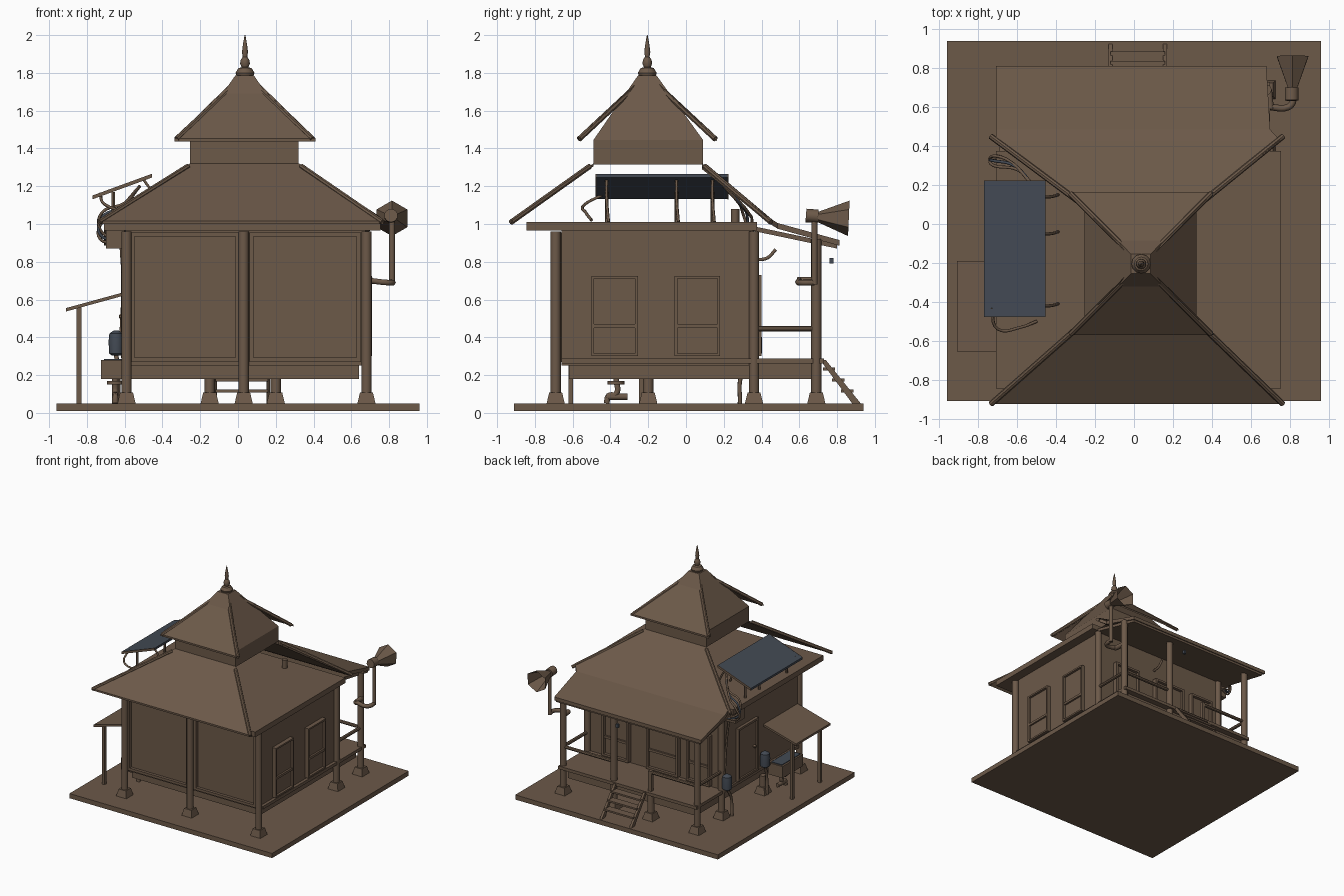
import bpy, bmesh, math
from mathutils import Vector

if "Cube" in bpy.data.objects:
    bpy.data.objects.remove(bpy.data.objects["Cube"])


def mat(name, c):
    m = bpy.data.materials.new(name)
    m.diffuse_color = (*c, 1)
    m.use_nodes = True
    m.node_tree.nodes["Principled BSDF"].inputs["Base Color"].default_value = m.diffuse_color
    return m


WOOD = mat("brown_wood", (0.150, 0.100, 0.066))
BLUE = mat("slate_blue", (0.056, 0.068, 0.088))
CX, CY = 0.035, -0.205  # roof centre


def finish(name, bm, m, smooth=False):
    bmesh.ops.recalc_face_normals(bm, faces=bm.faces)
    me = bpy.data.meshes.new(name)
    bm.to_mesh(me)
    bm.free()
    me.materials.append(m)
    o = bpy.data.objects.new(name, me)
    bpy.context.collection.objects.link(o)
    if smooth:
        bpy.context.view_layer.objects.active = o
        o.select_set(True)
        bpy.ops.object.shade_smooth_by_angle(angle=math.radians(40))
        o.select_set(False)
    return o


def frustum(name, lo, hi, m=WOOD):
    """Solid between rectangles (x0, x1, y0, y1, z)."""
    bm = bmesh.new()
    v = []
    for x0, x1, y0, y1, z in (lo, hi):
        v += [bm.verts.new(p) for p in ((x0, y0, z), (x1, y0, z), (x1, y1, z), (x0, y1, z))]
    for f in ((0, 1, 2, 3), (4, 5, 6, 7), (0, 1, 5, 4), (1, 2, 6, 5), (2, 3, 7, 6), (3, 0, 4, 7)):
        bm.faces.new([v[i] for i in f])
    return finish(name, bm, m)


def box(name, x0, x1, y0, y1, z0, z1, m=WOOD):
    return frustum(name, (x0, x1, y0, y1, z0), (x0, x1, y0, y1, z1), m)


def rod(name, a, b, r, r2=None, n=10, m=WOOD, caps=True):
    a, b = Vector(a), Vector(b)
    d = b - a
    bm = bmesh.new()
    bmesh.ops.create_cone(bm, cap_ends=caps, segments=n, radius1=r,
                          radius2=r if r2 is None else r2, depth=d.length)
    bm.transform(d.to_track_quat('Z', 'Y').to_matrix().to_4x4())
    bmesh.ops.translate(bm, verts=bm.verts, vec=(a + b) / 2)
    return finish(name, bm, m, n > 7)


def tube(name, pts, r, m=WOOD):
    cu = bpy.data.curves.new(name, 'CURVE')
    cu.dimensions = '3D'
    cu.bevel_depth, cu.bevel_resolution, cu.resolution_u, cu.use_fill_caps = r, 1, 5, True
    s = cu.splines.new('BEZIER')
    s.bezier_points.add(len(pts) - 1)
    for p, co in zip(s.bezier_points, pts):
        p.co = co
        p.handle_left_type = p.handle_right_type = 'AUTO'
    cu.materials.append(m)
    o = bpy.data.objects.new(name, cu)
    bpy.context.collection.objects.link(o)
    return o


def slab(name, rows, t=0.015, m=WOOD):
    """Sheet through a list of (left, right) point pairs, thickened downward."""
    bm = bmesh.new()
    vs = [[bm.verts.new(p) for p in row] for row in rows]
    top = []
    for a, b in zip(vs, vs[1:]):
        top.append(bm.faces.new((a[0], a[1], b[1], b[0])))
    g = bmesh.ops.extrude_face_region(bm, geom=top, use_keep_orig=True)
    bmesh.ops.translate(bm, vec=(0, 0, -t), verts=[e for e in g['geom'] if isinstance(e, bmesh.types.BMVert)])
    return finish(name, bm, m)


def lathe(name, prof, x, y, n=12, m=WOOD):
    bm = bmesh.new()
    rings = [[bm.verts.new((x + r * math.cos(2 * math.pi * i / n), y + r * math.sin(2 * math.pi * i / n), z))
              for i in range(n)] for r, z in prof]
    for a, b in zip(rings, rings[1:]):
        for i in range(n):
            bm.faces.new((a[i], a[(i + 1) % n], b[(i + 1) % n], b[i]))
    bm.faces.new(rings[0])
    bm.faces.new(rings[-1])
    return finish(name, bm, m, True)


def frame(name, axis, at, u0, u1, z0, z1, w, out):
    """Four bars round an opening on a wall at x=at or y=at."""
    lo, hi = sorted((at, at + out))
    for i, (a, b, c, d) in enumerate(((u0, u0 + w, z0, z1), (u1 - w, u1, z0, z1),
                                      (u0 + w, u1 - w, z0, z0 + w), (u0 + w, u1 - w, z1 - w, z1))):
        e = (lo, hi, a, b) if axis == 'x' else (a, b, lo, hi)
        box(f"{name}_bar_{i}", *e, c, d)


# base, floor and walls
box("ground_plate", -0.96, 0.96, -0.91, 0.94, 0.01, 0.05)
box("floor_joists", -0.57, 0.64, -0.62, 0.68, 0.18, 0.262)
box("floor_boards", -0.61, 0.70, -0.66, 0.73, 0.262, 0.288)
box("house_body", -0.595, 0.675, -0.66, 0.36, 0.25, 0.97)
for i, (a, b) in enumerate(((-0.57, 0.01), (0.06, 0.65))):
    frame(f"front_panel_{i}", 'y', -0.66, a, b, 0.27, 0.955, 0.022, -0.025)

# posts with tapered feet
posts = [(x, y, 0.96 if y < 0.5 else 0.92) for x in (-0.59, 0.68) for y in (-0.69, 0.36, 0.69)]
posts += [(0.03, -0.69, 0.96), (0.2, 0.69, 0.92), (-0.15, 0.69, 0.26), (0.03, -0.2, 0.2),
          (-0.59, -0.2, 0.2)]
for i, (x, y, h) in enumerate(posts):
    rod(f"post_{i}", (x, y, 0.1), (x, y, h), 0.027, n=12)
    frustum(f"post_foot_{i}", (x - .048, x + .048, y - .048, y + .048, 0.05),
            (x - .034, x + .034, y - .034, y + .034, 0.108))

# right windows, left door, veranda doors
for i, (a, b) in enumerate(((-0.50, -0.255), (-0.06, 0.18))):
    frame(f"right_window_{i}", 'x', 0.675, a, b, 0.30, 0.725, 0.014, 0.035)
    box(f"right_window_pane_{i}", 0.675, 0.69, a, b, 0.30, 0.72)
    box(f"right_window_rail_{i}", 0.675, 0.705, a, b, 0.45, 0.47)
frame("left_door", 'x', -0.595, -0.1, 0.17, 0.29, 0.74, 0.018, -0.025)
box("left_door_leaf", -0.607, -0.595, -0.08, 0.15, 0.29, 0.72)
lathe("door_knob", [(0.004, 0.495), (0.014, 0.505), (0.014, 0.515), (0.004, 0.525)], -0.617, -0.05, 8)
for i, (a, b) in enumerate(((0.27, 0.52), (-0.20, 0.10), (-0.5, -0.28))):
    frame(f"veranda_panel_{i}", 'y', 0.36, a, b, 0.30, 0.73, 0.018, 0.04)
    box(f"veranda_panel_leaf_{i}", a, b, 0.36, 0.375, 0.30, 0.72)
    box(f"veranda_panel_rail_{i}", a, b, 0.36, 0.39, 0.45, 0.47)

# veranda rails
for i, (a, b) in enumerate((((-.59, .36), (-.59, .69)), ((.68, .36), (.68, .69)),
                            ((.2, .69), (.68, .69)), ((-.59, .69), (-.15, .69)))):
    rod(f"rail_{i}", (*a, 0.445), (*b, 0.445), 0.014, n=8)
box("rail_end_post", -0.165, -0.135, 0.675, 0.705, 0.28, 0.46)

# stairs
for i, x in enumerate((-0.13, 0.15)):
    bm = bmesh.new()
    f = bm.faces.new([bm.verts.new((x, y, z)) for y, z in ((.71, .28), (.74, .28), (.925, .05), (.88, .05))])
    g = bmesh.ops.extrude_face_region(bm, geom=[f], use_keep_orig=True)
    bmesh.ops.translate(bm, vec=(0.02, 0, 0), verts=[v for v in g['geom'] if isinstance(v, bmesh.types.BMVert)])
    finish(f"stair_side_{i}", bm, WOOD)
for i in range(3):
    y, z = 0.76 + 0.048 * i, 0.225 - 0.058 * i
    box(f"stair_tread_{i}", -0.12, 0.16, y - 0.035, y + 0.03, z, z + 0.014)

# ceiling, neck and inner cap
box("ceiling_slab", -0.71, 0.755, -0.845, 0.375, 0.965, 1.01)
box("roof_neck", -0.255, 0.32, -0.49, 0.09, 1.315, 1.445)
frustum("neck_cap", (-0.255, 0.32, -0.49, 0.09, 1.445), (CX - .05, CX + .05, CY - .05, CY + .05, 1.785))

# lower roof: front slope, back slope with porch
slab("front_slope", [((-.74, -.925, 1.015), (.77, -.925, 1.015)), ((-.255, -.49, 1.32), (.325, -.49, 1.32))])
slab("back_slope", [((-.255, .085, 1.32), (.325, .085, 1.32)), ((-.71, .43, 1.04), (.75, .43, 1.04)),
                    ((-.71, .485, 1.005), (.70, .485, 1.005)), ((-.71, .812, .915), (.68, .812, .915))], 0.03)
slab("porch_ceiling", [((-.69, .30, 1.0), (.70, .30, 1.0)), ((-.69, .80, .895), (.67, .80, .895))], 0.025)
# upper roof: front and back slopes
for n, y in (("upper_front_slope", -0.57), ("upper_back_slope", 0.165)):
    slab(n, [((-.335, y, 1.453), (.41, y, 1.453)), ((CX - .02, CY, 1.80), (CX + .02, CY, 1.80))])

# hip ridges on both roofs
for i, (sx, sy) in enumerate(((-1, -1), (1, -1), (-1, 1), (1, 1))):
    rod(f"lower_hip_{i}", (CX - .02 + sx * .75, -.925 if sy < 0 else .45, 1.01),
        (CX + sx * .30, CY + sy * .305, 1.305), 0.015, n=8)
    rod(f"upper_hip_{i}", (CX + sx * .36, CY + sy * .36, 1.45), (CX, CY, 1.785), 0.015, n=8)

# finial
lathe("finial", [(.04, 1.77), (.05, 1.80), (.035, 1.825), (.018, 1.83), (.026, 1.85), (.022, 1.87),
                 (.012, 1.885), (.016, 1.91), (.011, 1.95), (.002, 2.0)], CX + .002, CY)

# solar panel with edge rails, bent legs and cables
slab("solar_panel", [((-.77, -.475, 1.15), (-.77, .22, 1.15)), ((-.455, -.475, 1.265), (-.455, .22, 1.265))],
     0.018, BLUE)
for i, y in enumerate((-0.479, 0.22)):
    slab(f"panel_edge_{i}", [((-.77, y, 1.151), (-.77, y + .004, 1.151)),
                             ((-.455, y, 1.266), (-.455, y + .004, 1.266))], 0.02)
for i, y in enumerate((-0.42, -0.05, 0.14)):
    rod(f"panel_leg_{i}", (-0.66, y, 1.01), (-0.66, y, 1.17), 0.01, n=6)
    tube(f"panel_strut_{i}", [(-.5, y, 1.235), (-.43, y, 1.13), (-.39, y + .01, 1.01)], 0.008)
tube("front_cable", [(-.73, -.43, 1.16), (-.70, -.54, 1.10), (-.58, -.53, 1.06), (-.5, -.5, 1.02)], 0.008)
for i in range(3):
    d = 0.025 * i
    tube(f"back_cable_{i}", [(-.52, .2, 1.2), (-.6 - d, .28 + d, 1.11 - d), (-.72, .3 + d, 1.06 - d),
                             (-.73, .33, .97 - d), (-.63, .36, .91)], 0.008, BLUE if i == 1 else WOOD)
box("meter_box", -0.70, -0.6, 0.2, 0.33, 0.87, 0.965)
tube("wall_cable", [(-.62, .3, .88), (-.61, .32, .7), (-.62, .36, .43)], 0.008)
rod("roof_stub", (.26, .26, 1.0), (.26, .26, 1.08), 0.022)

# lean-to shelter with basin and drain
slab("lean_to_roof", [((-.91, -.655, .555), (-.91, -.19, .555)), ((-.6, -.655, .64), (-.6, -.19, .64))], 0.018)
for i, y in enumerate((-0.61, -0.235)):
    box(f"lean_to_post_{i}", -.855, -.828, y - .013, y + .013, 0.05, 0.56)
box("basin", -0.725, -0.59, -0.55, -0.27, 0.18, 0.28)
box("basin_water", -0.71, -0.605, -0.535, -0.285, 0.28, 0.286, BLUE)
tube("basin_drain", [(-.65, -.37, .18), (-.65, -.37, .1), (-.65, -.41, .09), (-.65, -.42, .05)], 0.017)
rod("basin_pipe", (-.65, -.42, .085), (-.65, -.31, .085), 0.017)
rod("basin_flange", (-.65, -.37, .15), (-.65, -.37, .17), 0.045)

# water jars with hoses
for i, (y, dy) in enumerate(((0.365, -0.08), (-0.15, -0.04))):
    lathe(f"jar_{i}", [(.025, .305), (.038, .315), (.04, .38), (.036, .42), (.015, .435)], -.645, y, 10, BLUE)
    tube(f"jar_hose_{i}", [(-.645, y, .31), (-.635, y + dy * .9, .2), (-.635, y + dy, .05)], 0.012)

# horn speaker on a bent pipe, porch lamp
tube("horn_pipe_arm", [(.70, .60, .70), (.79, .60, .69), (.815, .625, .69), (.815, .68, .69)], 0.017)
rod("horn_arm_clamp", (.69, .69, .70), (.70, .59, .70), 0.02)
rod("horn_pipe", (.815, .68, .68), (.815, .68, 1.03), 0.016)
rod("horn_driver", (.81, .635, 1.045), (.81, .70, 1.04), 0.036, n=10)
rod("horn_throat", (.815, .69, 1.04), (.815, .74, 1.035), 0.022, 0.034, 6)
rod("horn_bell", (.815, .70, 1.037), (.815, .862, 1.03), 0.028, 0.094, 6, caps=False)
tube("porch_lamp_arm", [(.1, .37, .81), (.1, .43, .82), (.1, .475, .865)], 0.01)
box("porch_hook", .1, .12, .76, .78, .79, .82, BLUE)
